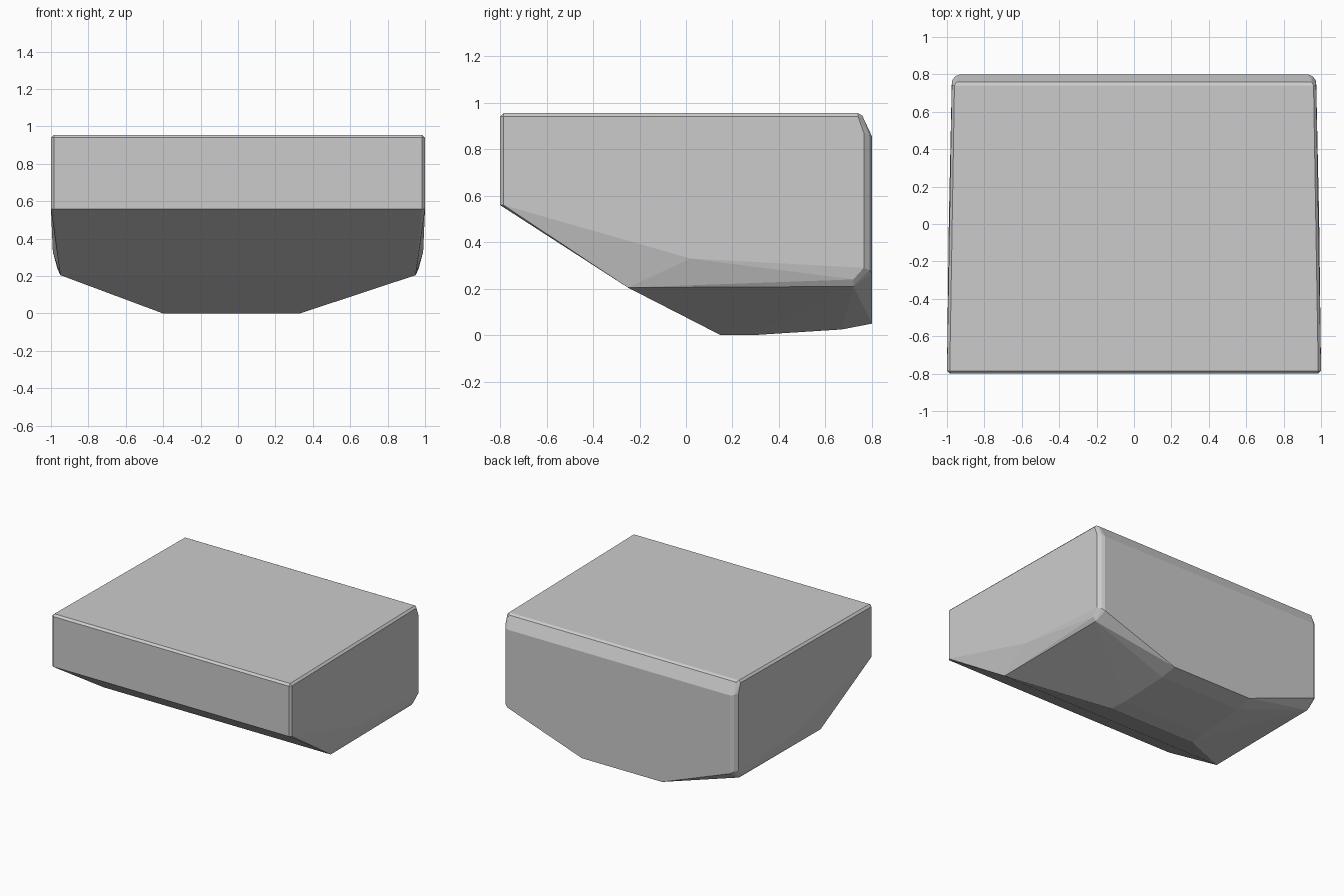
import bpy, bmesh, math

# Corner points of one half of the block (mirrored across x = 0)
half = [
    # front top corner with softened edges
    (0.985, -0.785, 0.955), (1.0, -0.785, 0.94), (0.985, -0.8, 0.94),
    # front lower corner
    (0.985, -0.8, 0.56), (1.0, -0.785, 0.56),
    # back top chamfer
    (0.96, 0.74, 0.955), (0.974, 0.74, 0.94), (0.95, 0.758, 0.945),
    (0.974, 0.765, 0.87), (0.955, 0.79, 0.86), (0.93, 0.8, 0.855),
    # back vertical edge and lower corner
    (0.974, 0.765, 0.29), (0.955, 0.79, 0.28), (0.93, 0.8, 0.265),
    # lower side creases
    (0.99, 0.02, 0.33), (0.95, -0.25, 0.205), (0.966, 0.72, 0.24),
    (0.948, 0.72, 0.21),
]
pts = [(s * x, y, z) for x, y, z in half for s in (1, -1)]

# Narrow, slightly off-centre belly strip
for x0, x1, y, z in [(-0.40, 0.33, 0.15, 0.0), (-0.38, 0.32, 0.28, 0.0),
                     (-0.37, 0.31, 0.67, 0.025), (-0.36, 0.31, 0.8, 0.05)]:
    pts += [(x0, y, z), (x1, y, z)]

# Faceted solid spanning the points
bm = bmesh.new()
for p in pts:
    bm.verts.new(p)
hull = bmesh.ops.convex_hull(bm, input=bm.verts[:])
bmesh.ops.delete(bm, geom=[v for v in bm.verts if not v.link_faces], context='VERTS')
bmesh.ops.dissolve_limit(bm, angle_limit=math.radians(0.5),
                         verts=bm.verts[:], edges=bm.edges[:])
bmesh.ops.recalc_face_normals(bm, faces=bm.faces[:])
mesh = bpy.data.meshes.new("chamfered_block")
bm.to_mesh(mesh)
bm.free()
block = bpy.data.objects.new("chamfered_block", mesh)
bpy.context.collection.objects.link(block)
